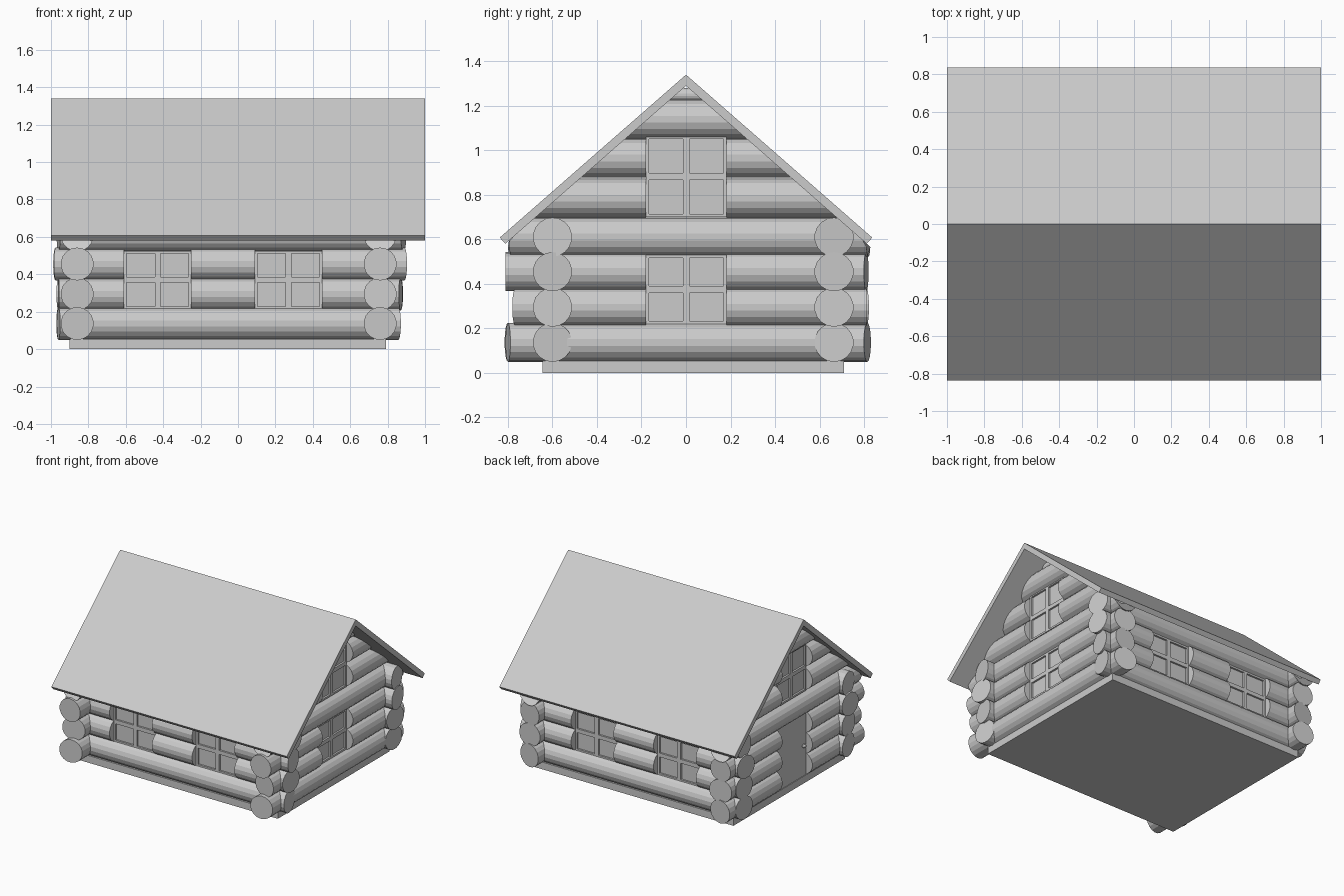
import bpy, bmesh, math, random

if "Cube" in bpy.data.objects:
    bpy.data.objects.remove(bpy.data.objects["Cube"])
random.seed(4)

R = 0.088                      # log radius
SIDES = 18
SLOPE, UNDER = 0.874, 1.29     # roof pitch and height of its underside at the ridge
FRONT, BACK, LEFT, RIGHT = -0.60, 0.665, -0.86, 0.76   # wall centre lines
ROWS = [0.137, 0.295, 0.455, 0.61]
GABLE = [(0.785, R), (0.965, R), (1.14, R), (1.25, 0.03)]


def finish(name, bm):
    bmesh.ops.recalc_face_normals(bm, faces=bm.faces)
    me = bpy.data.meshes.new(name)
    bm.to_mesh(me)
    bm.free()
    ob = bpy.data.objects.new(name, me)
    bpy.context.collection.objects.link(ob)
    return ob


def add_box(bm, lo, hi):
    lo, hi = [min(a, b) for a, b in zip(lo, hi)], [max(a, b) for a, b in zip(lo, hi)]
    for v in bmesh.ops.create_cube(bm, size=1)['verts']:
        v.co = [lo[i] + (v.co[i] + 0.5) * (hi[i] - lo[i]) for i in range(3)]


def log(name, axis, wall, z, a, b, r=R, rough=(0, 0)):
    """Log along an axis from a to b; ends under the roof are cut to its pitch."""
    bm = bmesh.new()
    bmesh.ops.create_cone(bm, cap_ends=True, segments=SIDES, radius1=r, radius2=r, depth=1)
    for v in bm.verts:
        side, up, end = v.co.x, v.co.y, v.co.z > 0
        along = (b if end else a) + rough[end] * side
        if axis == 'x':
            v.co = (along, wall + side, z + up)
        else:
            limit = max(0, (UNDER - z - up) / SLOPE)
            v.co = (wall + side, max(-limit, min(limit, along)), z + up)
    finish(name, bm)


def row(name, axis, wall, z, a, b, gaps=(), r=R, wild=True):
    """One course of logs, interrupted by openings."""
    cuts = [a] + [g for gap in gaps for g in gap] + [b]
    n = len(cuts) // 2
    for i in range(n):
        t = [random.uniform(-0.2, 0.2) if wild else 0 for _ in range(2)]
        if i > 0:
            t[0] = 0
        if i < n - 1:
            t[1] = 0
        log(f"{name}_{i}", axis, wall, z, cuts[2 * i], cuts[2 * i + 1], r, t)


def panel(name, axis, wall, out, a, b, z0, z1, panes=True):
    """Window (frame with four recessed panes) or plain door, facing direction out."""
    bm = bmesh.new()

    def slab(u0, u1, w0, w1, d):
        p, q = wall - out * 0.035, wall + out * d
        if axis == 'x':
            add_box(bm, (u0, p, w0), (u1, q, w1))
        else:
            add_box(bm, (p, u0, w0), (q, u1, w1))

    face = 0.035
    if not panes:
        slab(a, b, z0, z1, face)
    else:
        e, m = 0.014, 0.015
        cu, cz = (a + b) / 2, (z0 + z1) / 2
        slab(a, b, z0, z1, face - 0.014)
        for u0, u1 in ((a, a + e), (cu - m, cu + m), (b - e, b)):
            slab(u0, u1, z0, z1, face)
        for w0, w1 in ((z0, z0 + e), (cz - m, cz + m), (z1 - e, z1)):
            slab(a, b, w0, w1, face)
    finish(name, bm)


# Floor slab
bm = bmesh.new()
add_box(bm, (-0.90, -0.645, 0), (0.79, 0.71, 0.055))
finish("floor_slab", bm)

# Long walls with two windows each
WIN = [(-0.61, -0.25), (0.09, 0.45)]
x_right = [0.857, 0.87, 0.89, 0.885]
x_left = [-0.96, -0.96, -0.975, -0.96]
for name, wall, out in (("front", FRONT, -1), ("back", BACK, 1)):
    for i, z in enumerate(ROWS):
        row(f"{name}_log_{i}", 'x', wall, z, x_left[i], x_right[i], WIN if i in (1, 2) else ())
    for k, (a, b) in enumerate(WIN):
        panel(f"{name}_window_{k}", 'x', wall, out, a, b, 0.215, 0.525)

# Gable walls: door on the left, window on the right, loft window on both
GAP = (-0.18, 0.183)
y_front = [-0.80, -0.765, -0.81, -0.79]
y_back = [0.815, 0.81, 0.81, 0.82]
for name, wall, out in (("left", LEFT, -1), ("right", RIGHT, 1)):
    opened = (0, 1, 2) if out < 0 else (1, 2)
    for i, z in enumerate(ROWS):
        row(f"{name}_log_{i}", 'y', wall, z, y_front[i], y_back[i], [GAP] if i in opened else ())
    for i, (z, r) in enumerate(GABLE):
        row(f"{name}_gable_log_{i}", 'y', wall, z, -0.9, 0.9, [GAP] if i < 2 else (), r, False)
    panel(f"{name}_loft_window", 'y', wall, out, *GAP, 0.70, 1.065)
panel("right_window", 'y', RIGHT, 1, *GAP, 0.22, 0.53)
panel("door", 'y', LEFT, -1, *GAP, 0.05, 0.53, panes=False)

# Door knob
bm = bmesh.new()
bmesh.ops.create_icosphere(bm, subdivisions=2, radius=0.016)
bmesh.ops.translate(bm, verts=bm.verts, vec=(LEFT - 0.047, -0.14, 0.29))
finish("door_knob", bm)

# Roof: chevron profile extruded along x
bm = bmesh.new()
prof = [(0, 1.34), (0.837, 0.608), (0.812, 0.58), (0, UNDER), (-0.812, 0.58), (-0.837, 0.608)]
rings = [[bm.verts.new((x, y, z)) for y, z in prof] for x in (-1, 1)]
for i in range(6):
    j = (i + 1) % 6
    bm.faces.new((rings[0][i], rings[0][j], rings[1][j], rings[1][i]))
for r in rings:
    bm.faces.new((r[0], r[1], r[2], r[3]))
    bm.faces.new((r[0], r[3], r[4], r[5]))
finish("roof", bm)
